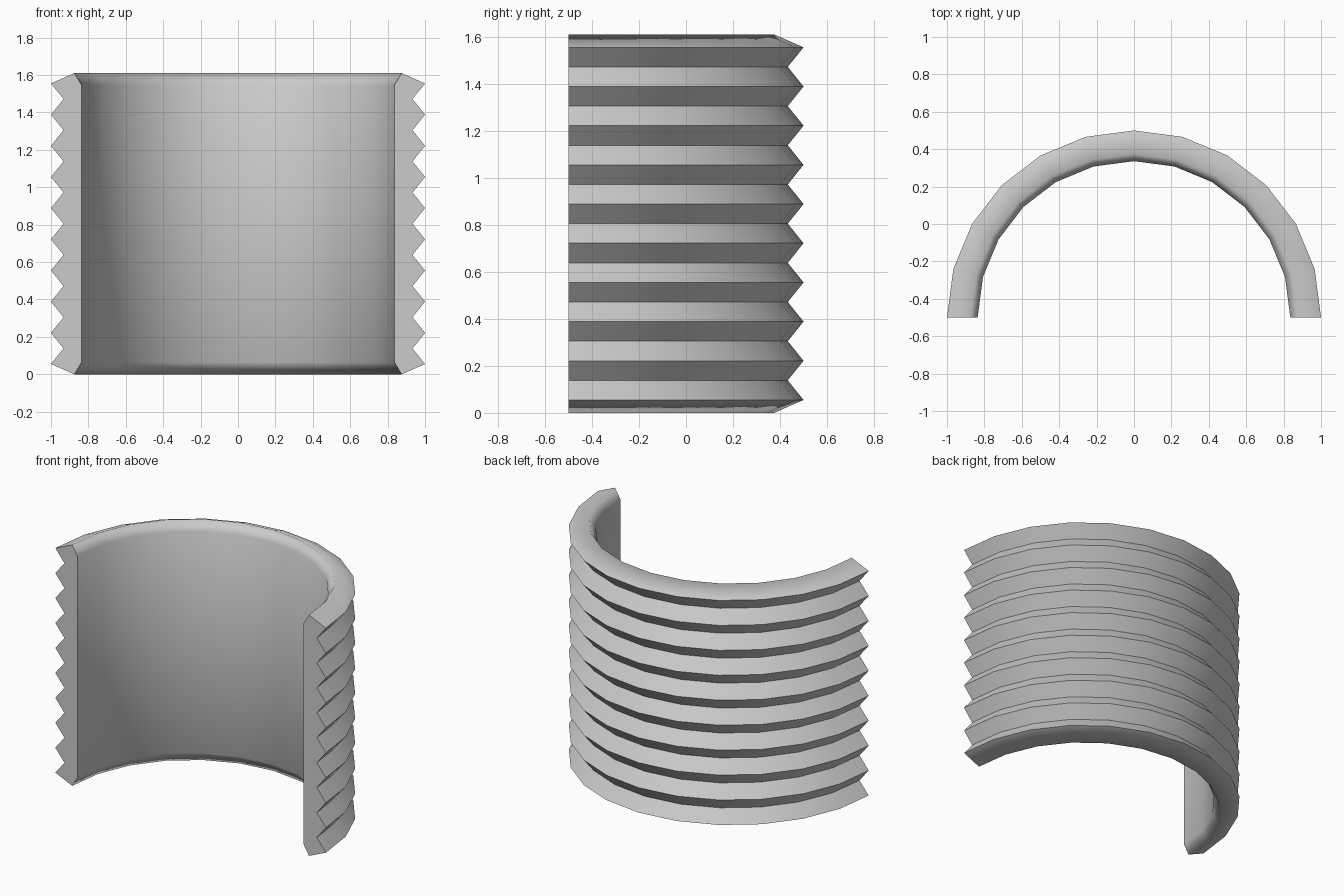
import bpy, bmesh
from math import sin, cos, radians

cube = bpy.data.objects.get("Cube")
if cube:
    bpy.data.objects.remove(cube)

# Plain grey material
grey = bpy.data.materials.new("light_grey")
grey.use_nodes = True
colour = (0.6, 0.6, 0.6, 1)
grey.diffuse_color = colour
grey.node_tree.nodes["Principled BSDF"].inputs["Base Color"].default_value = colour

# Main sizes
HEIGHT, PITCH, RIDGES = 1.61, 1 / 6, 10
CREST, ROOT, RIM, BORE = 1.0, 0.933, 0.875, 0.836
SEGMENTS, CENTRE_Y = 12, -0.5
FIRST = (HEIGHT - PITCH * (RIDGES - 1)) / 2

# Cross-section (radius, height): ridged outside, chamfered bore
ridges = []
for i in range(RIDGES):
    z = FIRST + i * PITCH
    ridges.append((CREST, z))
    if i < RIDGES - 1:
        ridges.append((ROOT, z + PITCH / 2))
profile = ridges + [(RIM, HEIGHT), (BORE, HEIGHT - 0.065), (BORE, 0.065), (RIM, 0)]
count = len(profile)

# Sweep the section through half a turn
bm = bmesh.new()
rings = []
for s in range(SEGMENTS + 1):
    a = radians(180 * s / SEGMENTS)
    rings.append([bm.verts.new((r * cos(a), CENTRE_Y + r * sin(a), z)) for r, z in profile])
for r0, r1 in zip(rings, rings[1:]):
    for i in range(count):
        j = (i + 1) % count
        bm.faces.new((r0[i], r0[j], r1[j], r1[i])).smooth = True

# Crisp ridge edges, soft rim
for r0, r1 in zip(rings, rings[1:]):
    for i in range(len(ridges)):
        bm.edges.get((r0[i], r1[i])).smooth = False

# Flat cut ends
for ring in (rings[0], rings[-1]):
    cap = bm.faces.new(ring)
    for edge in cap.edges:
        edge.smooth = False
bmesh.ops.recalc_face_normals(bm, faces=bm.faces)

mesh = bpy.data.meshes.new("ridged_half_sleeve")
bm.to_mesh(mesh)
bm.free()
mesh.materials.append(grey)
sleeve = bpy.data.objects.new("ridged_half_sleeve", mesh)
bpy.context.collection.objects.link(sleeve)
